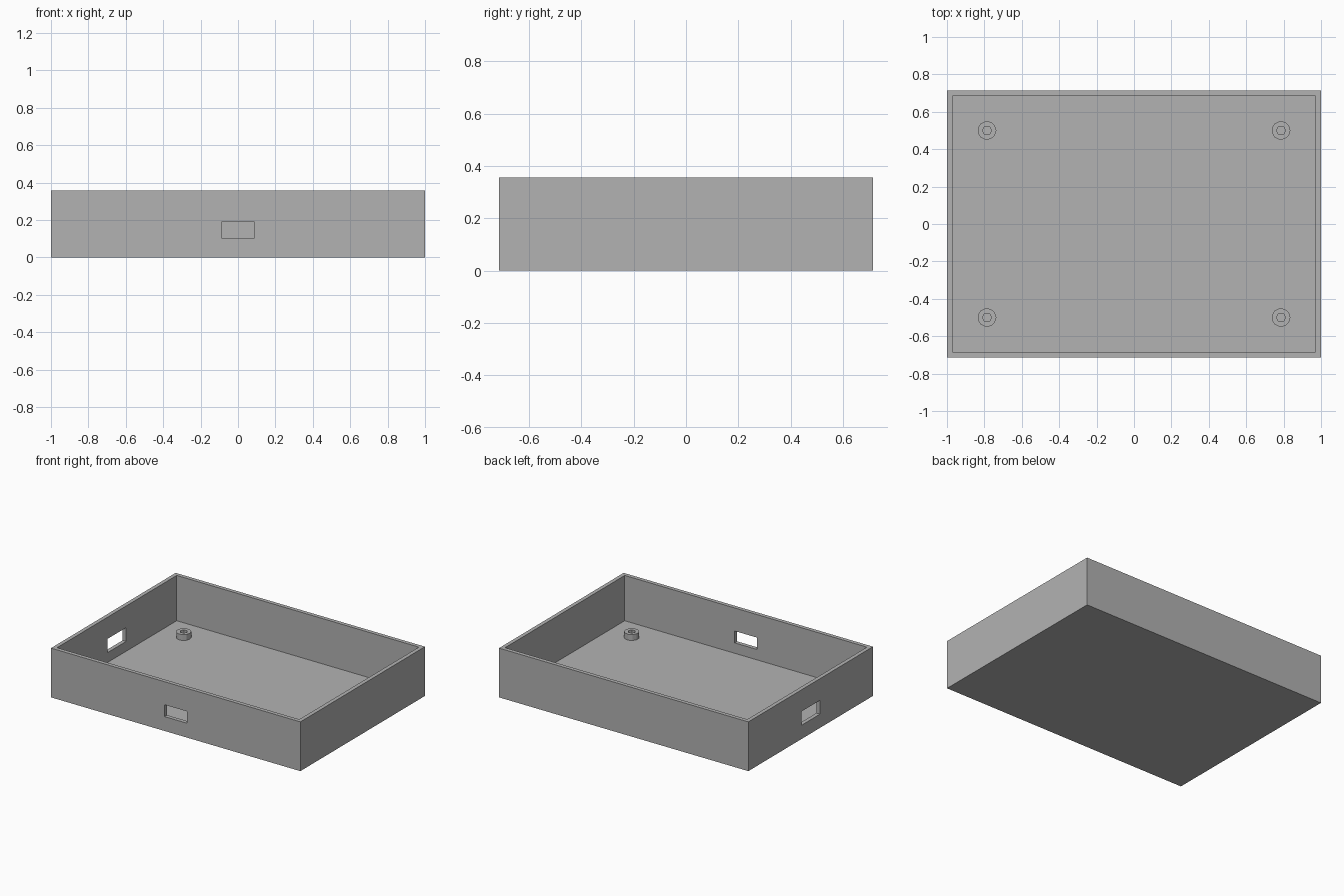
import bpy
import bmesh
from math import cos, sin, tau

cube = bpy.data.objects.get("Cube")
if cube:
    bpy.data.objects.remove(cube, do_unlink=True)

WALL = 0.0286
HALF_X, HALF_Y, HEIGHT = 1.0, 0.714, 0.357
POST_TOP = 0.0714

grey = bpy.data.materials.new("plain grey")
grey.use_nodes = True
grey.diffuse_color = (0.448, 0.448, 0.448, 1)
grey.node_tree.nodes["Principled BSDF"].inputs["Base Color"].default_value = grey.diffuse_color


def finish(name, bm):
    bmesh.ops.recalc_face_normals(bm, faces=bm.faces)
    mesh = bpy.data.meshes.new(name)
    bm.to_mesh(mesh)
    bm.free()
    mesh.materials.append(grey)
    obj = bpy.data.objects.new(name, mesh)
    bpy.context.collection.objects.link(obj)
    return obj


def box(name, low, high):
    bm = bmesh.new()
    bmesh.ops.create_cube(bm, size=1)
    for v in bm.verts:
        v.co = [(a + b) / 2 + c * (b - a) for a, b, c in zip(low, high, v.co)]
    return finish(name, bm)


def cut(target, cutter):
    cutter.hide_render = True
    mod = target.modifiers.new("cut", 'BOOLEAN')
    mod.operation = 'DIFFERENCE'
    mod.solver = 'EXACT'
    mod.object = cutter
    bpy.context.view_layer.objects.active = target
    bpy.ops.object.modifier_apply(modifier=mod.name)
    bpy.data.objects.remove(cutter, do_unlink=True)


def ring(bm, radius, sides, z):
    return [bm.verts.new((radius * cos(tau * i / sides), radius * sin(tau * i / sides), z))
            for i in range(sides)]


def prism(name, radius, sides, low, high):
    bm = bmesh.new()
    bottom, top = ring(bm, radius, sides, low), ring(bm, radius, sides, high)
    bm.faces.new(bottom)
    bm.faces.new(top)
    for i in range(sides):
        j = (i + 1) % sides
        bm.faces.new((bottom[i], bottom[j], top[j], top[i]))
    return finish(name, bm)


# Open tray with a thin floor and walls
tray = box("tray", (-HALF_X, -HALF_Y, 0), (HALF_X, HALF_Y, HEIGHT))
cut(tray, box("cavity_cutter", (WALL - HALF_X, WALL - HALF_Y, WALL),
              (HALF_X - WALL, HALF_Y - WALL, HEIGHT + 0.1)))

# Port openings in the front and right walls
cut(tray, box("front_port_cutter", (-0.089, -HALF_Y - 0.1, 0.104), (0.089, -HALF_Y + 0.1, 0.19)))
cut(tray, box("side_port_cutter", (-HALF_X - 0.1, -0.107, 0.1), (-HALF_X + 0.1, 0.107, 0.2)))

# Four hollow mounting posts on the floor
for x_name, x in (("left", 0.786), ("right", -0.786)):
    for y_name, y in (("front", -0.5), ("back", 0.5)):
        post = prism(f"{y_name}_{x_name}_post", 0.05, 11, WALL, POST_TOP)
        cut(post, prism("screw_hole_cutter", 0.025, 6, 0, POST_TOP + 0.1))
        post.location = (x, y, 0)
